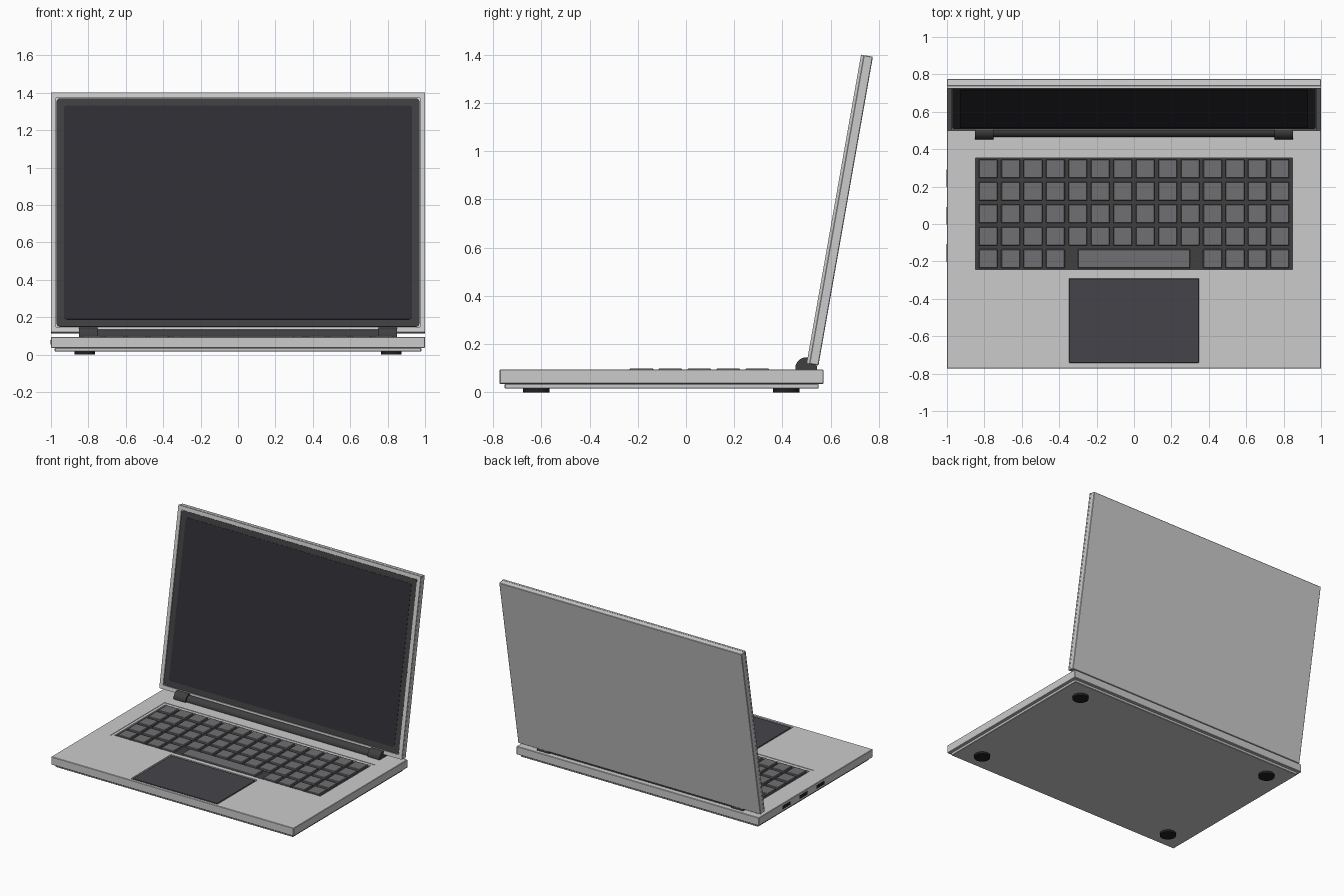
import bpy, bmesh
from math import radians
from mathutils import Matrix, Vector

if "Cube" in bpy.data.objects:
    bpy.data.objects.remove(bpy.data.objects["Cube"])


def mat(name, r, g, b):
    m = bpy.data.materials.new(name)
    m.diffuse_color = (r, g, b, 1)
    m.use_nodes = True
    m.node_tree.nodes["Principled BSDF"].inputs["Base Color"].default_value = m.diffuse_color
    return m


DARK = mat("dark_plastic", 0.05, 0.05, 0.053)
KEY = mat("key_grey", 0.16, 0.16, 0.17)
PAD = mat("pad_grey", 0.06, 0.06, 0.068)
GLASS = mat("glass", 0.028, 0.027, 0.033)
RUBBER = mat("rubber", 0.015, 0.015, 0.015)


def finish(name, bm, material):
    me = bpy.data.meshes.new(name)
    bm.to_mesh(me)
    bm.free()
    ob = bpy.data.objects.new(name, me)
    bpy.context.collection.objects.link(ob)
    if material:
        me.materials.append(material)
    return ob


def add_box(bm, x, y, z, bevel=0.0, corner=0.0, axis=2):
    """Add a box from (min, max) pairs; corner rounds the edges along one axis."""
    part = bmesh.new()
    size = Vector((x[1] - x[0], y[1] - y[0], z[1] - z[0]))
    mid = Vector((x[0] + x[1], y[0] + y[1], z[0] + z[1])) / 2
    bmesh.ops.create_cube(part, size=1, matrix=Matrix.Translation(mid) @ Matrix.Diagonal(size).to_4x4())
    if corner:
        edges = [e for e in part.edges
                 if abs((e.verts[0].co - e.verts[1].co).normalized()[axis]) > 0.9]
        bmesh.ops.bevel(part, geom=edges, offset=corner, segments=4, profile=0.5, affect='EDGES')
    if bevel:
        bmesh.ops.bevel(part, geom=part.edges[:], offset=bevel, segments=1, affect='EDGES')
    tmp = bpy.data.meshes.new("tmp")
    part.to_mesh(tmp)
    part.free()
    bm.from_mesh(tmp)
    bpy.data.meshes.remove(tmp)


def box(name, x, y, z, material=None, **kw):
    bm = bmesh.new()
    add_box(bm, x, y, z, **kw)
    return finish(name, bm, material)


def cylinder(name, centre, r, depth, along_x, material, sides=32):
    bm = bmesh.new()
    rot = Matrix.Rotation(radians(90), 4, 'Y') if along_x else Matrix.Identity(4)
    bmesh.ops.create_cone(bm, cap_ends=True, segments=sides, radius1=r, radius2=r, depth=depth,
                          matrix=Matrix.Translation(centre) @ rot)
    for f in bm.faces:
        f.smooth = len(f.verts) == 4
    for e in bm.edges:
        e.smooth = all(f.smooth for f in e.link_faces)
    return finish(name, bm, material)


def cut(target, name, x, y, z):
    c = box(name, x, y, z)
    c.hide_render = True
    c.hide_viewport = True
    m = target.modifiers.new(name, 'BOOLEAN')
    m.operation = 'DIFFERENCE'
    m.solver = 'EXACT'
    m.object = c


# Base shell with sunken keyboard well and trackpad pocket
TOP = 0.095
base = box("base_shell", (-1, 1), (-0.773, 0.57), (0.035, TOP), bevel=0.003)
cut(base, "keyboard_lip_cutter", (-0.868, 0.868), (-0.267, 0.375), (TOP - 0.003, 0.2))
cut(base, "keyboard_well_cutter", (-0.848, 0.848), (-0.243, 0.353), (TOP - 0.018, 0.2))
cut(base, "trackpad_cutter", (-0.357, 0.357), (-0.752, -0.281), (TOP - 0.006, 0.2))
box("bottom_plate", (-0.98, 0.98), (-0.752, 0.55), (0.015, 0.036), bevel=0.003)

# Feet
for sx in (-1, 1):
    for y in (-0.62, 0.415):
        cylinder("foot", (sx * 0.82, y, 0.0085), 0.055, 0.017, False, RUBBER)

# Keyboard tray, keys and space bar
box("keyboard_tray", (-0.848, 0.848), (-0.243, 0.353), (TOP - 0.02, TOP - 0.013), DARK)
keys = bmesh.new()
for row in range(5):
    y = 0.295 - 0.12 * row
    for col in range(14):
        x = -0.78 + 0.12 * col
        if row == 4 and abs(x) < 0.4:
            continue
        add_box(keys, (x - 0.05, x + 0.05), (y - 0.05, y + 0.05), (TOP - 0.014, TOP + 0.003), bevel=0.003)
add_box(keys, (-0.3, 0.3), (-0.235, -0.135), (TOP - 0.014, TOP + 0.003), bevel=0.003)
finish("keys", keys, KEY)

# Trackpad
box("trackpad", (-0.348, 0.348), (-0.742, -0.291), (TOP - 0.008, TOP - 0.001), PAD, bevel=0.002)

# Side ports on the left edge
for y in (0.245, 0.045, -0.155):
    box("port", (-1.002, -0.98), (y - 0.047, y + 0.047), (0.053, 0.077), RUBBER)

# Hinge: long rod and two barrels
HY, HZ = 0.498, 0.1
cylinder("hinge_rod", (0, HY, HZ), 0.034, 1.6, True, DARK)
for sx in (-1, 1):
    cylinder("hinge_barrel", (sx * 0.8, HY, HZ), 0.045, 0.1, True, DARK)

# Lid, built upright then leaned back about its lower front edge
lid = [
    box("lid_shell", (-1, 1), (0.011, 0.05), (0, 1.3), bevel=0.003),
    box("screen_bezel", (-0.97, 0.97), (0.003, 0.02), (0.03, 1.27), DARK, corner=0.02, axis=1),
    box("screen", (-0.93, 0.93), (0.001, 0.01), (0.07, 1.23), GLASS, corner=0.015, axis=1),
]
rim = bmesh.new()
for sx in (-1, 1):
    add_box(rim, sorted((sx * 0.972, sx * 1.0)), (0, 0.012), (0, 1.3))
for z in ((0, 0.028), (1.272, 1.3)):
    add_box(rim, (-0.972, 0.972), (0, 0.012), z)
lid.append(finish("lid_rim", rim, None))
for ob in lid:
    ob.location = (0, 0.5, 0.12)
    ob.rotation_euler = (radians(-10), 0, 0)
